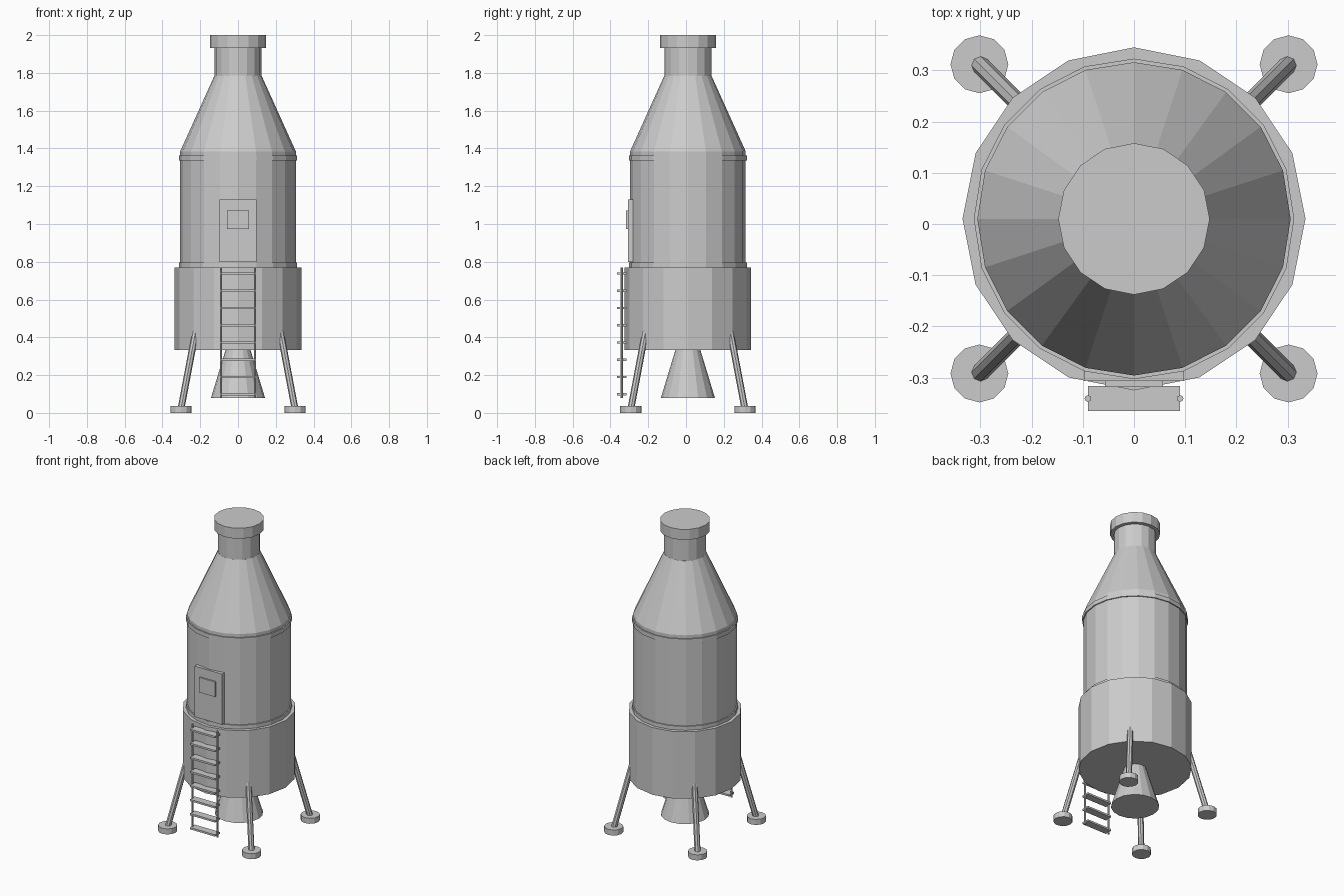
import bpy
from mathutils import Vector

if "Cube" in bpy.data.objects:
    bpy.data.objects.remove(bpy.data.objects["Cube"])

CY = 0.01  # the round body sits slightly behind the centre

grey = bpy.data.materials.new("light grey")
grey.diffuse_color = (0.6, 0.6, 0.6, 1)
grey.use_nodes = True
grey.node_tree.nodes["Principled BSDF"].inputs["Base Color"].default_value = grey.diffuse_color


def finish(name):
    ob = bpy.context.object
    ob.name = name
    ob.data.materials.append(grey)
    return ob


def frustum(name, r1, r2, z1, z2, sides, x=0, y=CY):
    bpy.ops.mesh.primitive_cone_add(vertices=sides, radius1=r1, radius2=r2, depth=z2 - z1,
                                    location=(x, y, (z1 + z2) / 2))
    return finish(name)


def box(name, lo, hi):
    lo, hi = Vector(lo), Vector(hi)
    bpy.ops.mesh.primitive_cube_add(size=1, location=(lo + hi) / 2)
    ob = finish(name)
    ob.scale = hi - lo
    return ob


def rod(name, a, b, r1, r2, sides=8):
    a, b = Vector(a), Vector(b)
    bpy.ops.mesh.primitive_cone_add(vertices=sides, radius1=r1, radius2=r2,
                                    depth=(b - a).length, location=(a + b) / 2)
    ob = finish(name)
    ob.rotation_euler = (b - a).to_track_quat('Z', 'Y').to_euler()
    return ob


# Hull, from the engine up
frustum("engine_nozzle", 0.143, 0.064, 0.08, 0.34, 16)
frustum("lower_skirt", 0.335, 0.335, 0.333, 0.77, 16)
frustum("hull", 0.306, 0.306, 0.76, 1.385, 20)
frustum("lower_band", 0.313, 0.313, 0.765, 0.795, 20)
frustum("upper_band", 0.313, 0.313, 1.335, 1.363, 20)
frustum("nose_cone", 0.306, 0.125, 1.385, 1.785, 20)
frustum("neck", 0.125, 0.125, 1.78, 1.935, 16)
frustum("top_cap", 0.148, 0.148, 1.932, 2.0, 16)

# Door and its window
box("door", (-0.098, -0.307, 0.80), (0.098, -0.27, 1.13))
box("door_window", (-0.057, -0.318, 0.974), (0.057, -0.30, 1.071))

# Landing legs with round foot pads
for sx in (-1, 1):
    for sy in (-1, 1):
        foot = Vector((sx * 0.302, CY + sy * 0.302, 0.02))
        top = Vector((sx * 0.215, CY + sy * 0.215, 0.48))
        rod("landing_leg", foot, top, 0.018, 0.018)
        frustum("foot_pad", 0.0565, 0.0565, 0, 0.036, 12, foot.x, foot.y)

# Ladder
for sx in (-1, 1):
    rod("ladder_rail", (sx * 0.09, -0.341, 0.08), (sx * 0.09, -0.341, 0.77), 0.0065, 0.0065)
for i in range(8):
    z = 0.098 + i * 0.0915
    box("ladder_rung", (-0.09, -0.365, z - 0.006), (0.09, -0.316, z + 0.006))
